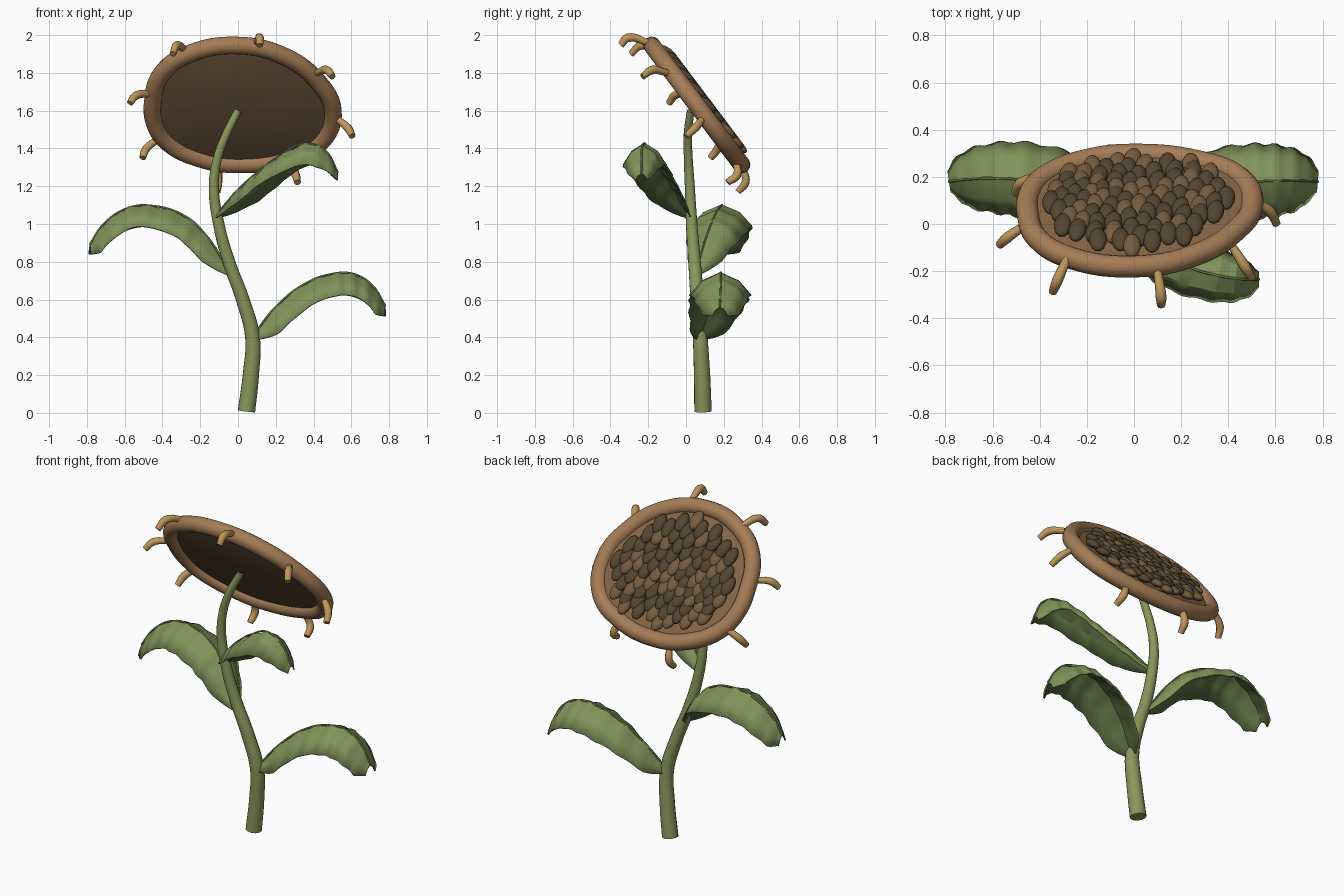
import bpy, bmesh, math, random
from mathutils import Vector, Matrix

if "Cube" in bpy.data.objects:
    bpy.data.objects.remove(bpy.data.objects["Cube"])

random.seed(4)


def material(name, *srgb):
    m = bpy.data.materials.new(name)
    m.diffuse_color = [((c + 0.055) / 1.055) ** 2.4 for c in srgb] + [1]
    m.use_nodes = True
    m.node_tree.nodes["Principled BSDF"].inputs["Base Color"].default_value = m.diffuse_color
    return m


STEM = material("stem green", .54, .59, .36)
LEAF = material("leaf green", .50, .57, .35)
UNDER = material("leaf underside green", .36, .44, .26)
RIM = material("rim tan", .65, .49, .34)
BACK = material("underside brown", .44, .34, .24)
FACE = material("face brown", .53, .40, .28)
SEED = material("seed dark brown", .33, .27, .19)
SEED_LIGHT = material("seed light brown", .46, .36, .25)
HOOK = material("dried petal gold", .74, .59, .36)


def finish(ob, mats, angle=30):
    for m in mats:
        ob.data.materials.append(m)
    bpy.ops.object.select_all(action='DESELECT')
    ob.select_set(True)
    bpy.context.view_layer.objects.active = ob
    if ob.type == 'CURVE':
        bpy.ops.object.convert(target='MESH')
        ob = bpy.context.object
    bpy.ops.object.shade_smooth_by_angle(angle=math.radians(angle))
    return ob


def add(name, data):
    ob = bpy.data.objects.new(name, data)
    bpy.context.collection.objects.link(ob)
    return ob


def tube(name, pts, radii, mat, closed=False, sides=3, res=6):
    """Round tube through points with a radius at each one."""
    cu = bpy.data.curves.new(name, 'CURVE')
    cu.dimensions = '3D'
    cu.bevel_depth, cu.bevel_resolution = 1, sides
    cu.resolution_u, cu.use_fill_caps = res, True
    sp = cu.splines.new('BEZIER')
    sp.bezier_points.add(len(pts) - 1)
    for bp, p, r in zip(sp.bezier_points, pts, radii):
        bp.co, bp.radius = p, r
        bp.handle_left_type = bp.handle_right_type = 'AUTO'
    sp.use_cyclic_u = closed
    return finish(add(name, cu), [mat], 50)


def spline(pts, t, closed=False):
    """Smooth curve through points, t from 0 to 1."""
    n = len(pts)
    f = t * (n if closed else n - 1)
    i = int(f) if closed else min(int(f), n - 2)
    u = f - i

    def pick(k):
        return Vector(pts[k % n] if closed else pts[max(0, min(n - 1, k))])

    a, b, c, d = (pick(i + k) for k in (-1, 0, 1, 2))
    return 0.5 * (2 * b + (c - a) * u + (2 * a - 5 * b + 4 * c - d) * u * u
                  + (3 * b - a - 3 * c + d) * u ** 3)


# Stem
stem = [(.045, .09, .008), (.068, .085, .2), (.077, .075, .4), (.025, .06, .6),
        (-.048, .045, .8), (-.102, .03, 1.0), (-.128, .02, 1.2),
        (-.108, .012, 1.35), (-.06, .01, 1.48), (0, .025, 1.6)]
tube("stem", stem, [.047, .044, .04, .037, .034, .031, .027, .024, .022, .02],
     STEM, sides=4)


# Leaves: arched cross-section swept along the midrib, gently rippled
def leaf(name, rib, width, drop):
    rows = 36
    widths = [(w, 0) for w in (.012, .09, .135, .155, .16, .155, .14, .105, .045)]
    bm = bmesh.new()
    grid = []
    for r in range(rows + 1):
        t = r / rows
        p = spline(rib, t)
        d = spline(rib, min(1, t + .02)) - spline(rib, max(0, t - .02))
        side = Vector((-d.y, d.x, 0)).normalized()
        w = spline(widths, t)[0] * width
        ripple = Vector((0, 0, .006 * math.sin(r * 1.4)))
        row = []
        for s, f in ((-1, 1), (-.6, .36), (0, 0), (.6, .36), (1, 1)):
            wave = 1 + .04 * math.sin(r * 1.4) * abs(s)
            row.append(bm.verts.new(p + side * w * s * wave + ripple * (1 - f)
                                    - Vector((0, 0, drop * f * min(1, w / .1)))))
        grid.append(row)
    for a, b in zip(grid, grid[1:]):
        for k in range(4):
            bm.faces.new((a[k], b[k], b[k + 1], a[k + 1]))
    bmesh.ops.recalc_face_normals(bm, faces=bm.faces[:])
    if sum(f.normal.z for f in bm.faces) < 0:
        bmesh.ops.reverse_faces(bm, faces=bm.faces[:])
    me = bpy.data.meshes.new(name)
    bm.to_mesh(me)
    bm.free()
    ob = finish(add(name, me), [LEAF, UNDER], 26)
    sol = ob.modifiers.new("thickness", 'SOLIDIFY')
    sol.thickness, sol.offset, sol.material_offset = .008, -1, 1
    tube(name + "_midrib", [Vector(p) + Vector((0, 0, .001)) for p in rib],
         [.006] * len(rib), LEAF, sides=1)


leaf("lower_leaf", [(.075, .07, .40), (.2, .125, .56), (.35, .165, .68), (.5, .18, .735),
                    (.61, .185, .735), (.71, .185, .675), (.78, .18, .565)], 1, .115)
leaf("middle_leaf", [(-.04, .05, .74), (-.17, .11, .94), (-.28, .15, 1.04), (-.45, .185, 1.095),
                     (-.58, .195, 1.085), (-.71, .19, 1.0), (-.785, .18, .89)], 1, .11)
leaf("upper_leaf", [(-.12, .02, 1.04), (0, -.06, 1.18), (.1, -.12, 1.27), (.22, -.18, 1.36),
                    (.36, -.22, 1.425), (.46, -.235, 1.39), (.53, -.235, 1.27)], .75, .11)

# Flower head frame: outline in x and z, leaning on a tilted plane
UP = Vector((0, -.601, .799))
OUT = Vector((0, .799, .601))
outline = [(0, 1.945), (.25, 1.885), (.43, 1.745), (.502, 1.6), (.445, 1.44), (.28, 1.355),
           (0, 1.315), (-.2, 1.345), (-.37, 1.43), (-.44, 1.53), (-.45, 1.65),
           (-.405, 1.795), (-.26, 1.9)]


def on_plane(x, z):
    return Vector((x, -.18 + (1.945 - z) * .752, z))


CENTRE = on_plane(.02, 1.63)


def head_point(t, scale):
    return CENTRE.lerp(on_plane(*spline(outline, t % 1, True)), scale)


tube("head_rim", [on_plane(*p) for p in outline], [.047] * len(outline), RIM,
     closed=True, sides=5)


# Domed plates closing the head on both sides
def plate(name, base, bulge, mat):
    bm = bmesh.new()
    n = 48
    rings = [[bm.verts.new(head_point(k / n, s) + OUT * (base + bulge * (1 - s * s)))
              for k in range(n)] for s in (1, .8, .6, .4, .2)]
    for a, b in zip(rings, rings[1:]):
        for k in range(n):
            bm.faces.new((a[k], a[k - 1], b[k - 1], b[k]))
    bm.faces.new(rings[-1])
    bmesh.ops.recalc_face_normals(bm, faces=bm.faces[:])
    if sum(f.normal.dot(OUT) for f in bm.faces) * bulge < 0:
        bmesh.ops.reverse_faces(bm, faces=bm.faces[:])
    me = bpy.data.meshes.new(name)
    bm.to_mesh(me)
    bm.free()
    finish(add(name, me), [mat])


plate("head_underside", -.005, -.04, BACK)
plate("head_face", .015, .015, FACE)

# Seeds in a spiral, overlapping like scales with their lower ends proud
bm = bmesh.new()
COUNT = 92
axes = Matrix((Vector((-1, 0, 0)), UP, OUT)).transposed().to_4x4()
for i in range(COUNT):
    p = head_point(i * .381966, .79 * math.sqrt((i + .5) / COUNT)) + OUT * .046
    m = (Matrix.Translation(p) @ axes @ Matrix.Rotation(math.radians(-13), 4, 'X')
         @ Matrix.Rotation(random.uniform(-.25, .02), 4, 'Z')
         @ Matrix.Diagonal((.038, .062, .024, 1)) @ Matrix.Rotation(math.pi / 2, 4, 'X'))
    verts = bmesh.ops.create_uvsphere(bm, u_segments=12, v_segments=8, radius=1, matrix=m)["verts"]
    shade = 1 if random.random() < .28 else 0
    for f in {f for v in verts for f in v.link_faces}:
        f.material_index = shade
me = bpy.data.meshes.new("seeds")
bm.to_mesh(me)
bm.free()
finish(add("seeds", me), [SEED, SEED_LIGHT], 60)

# Dried petals curling from the rim
hooks = [
    ((-.28, -.14, 1.92), (-.325, -.24, 1.945), (-.345, -.29, 1.90)),
    ((.10, -.20, 1.96), (.115, -.31, 1.985), (.115, -.345, 1.945)),
    ((.42, -.10, 1.80), (.47, -.18, 1.815), (.50, -.23, 1.78)),
    ((-.47, -.01, 1.69), (-.54, -.06, 1.68), (-.572, -.09, 1.64)),
    ((.52, .09, 1.56), (.58, .05, 1.51), (.605, 0, 1.465)),
    ((-.42, .20, 1.45), (-.485, .17, 1.40), (-.505, .13, 1.35)),
    ((.275, .26, 1.335), (.305, .27, 1.26), (.315, .22, 1.22)),
    ((-.10, .30, 1.30), (-.105, .315, 1.22), (-.11, .275, 1.17)),
]
for i, pts in enumerate(hooks):
    tube(f"dried_petal_{i + 1}", pts, [.018, .023, .018], HOOK, sides=2, res=5)
